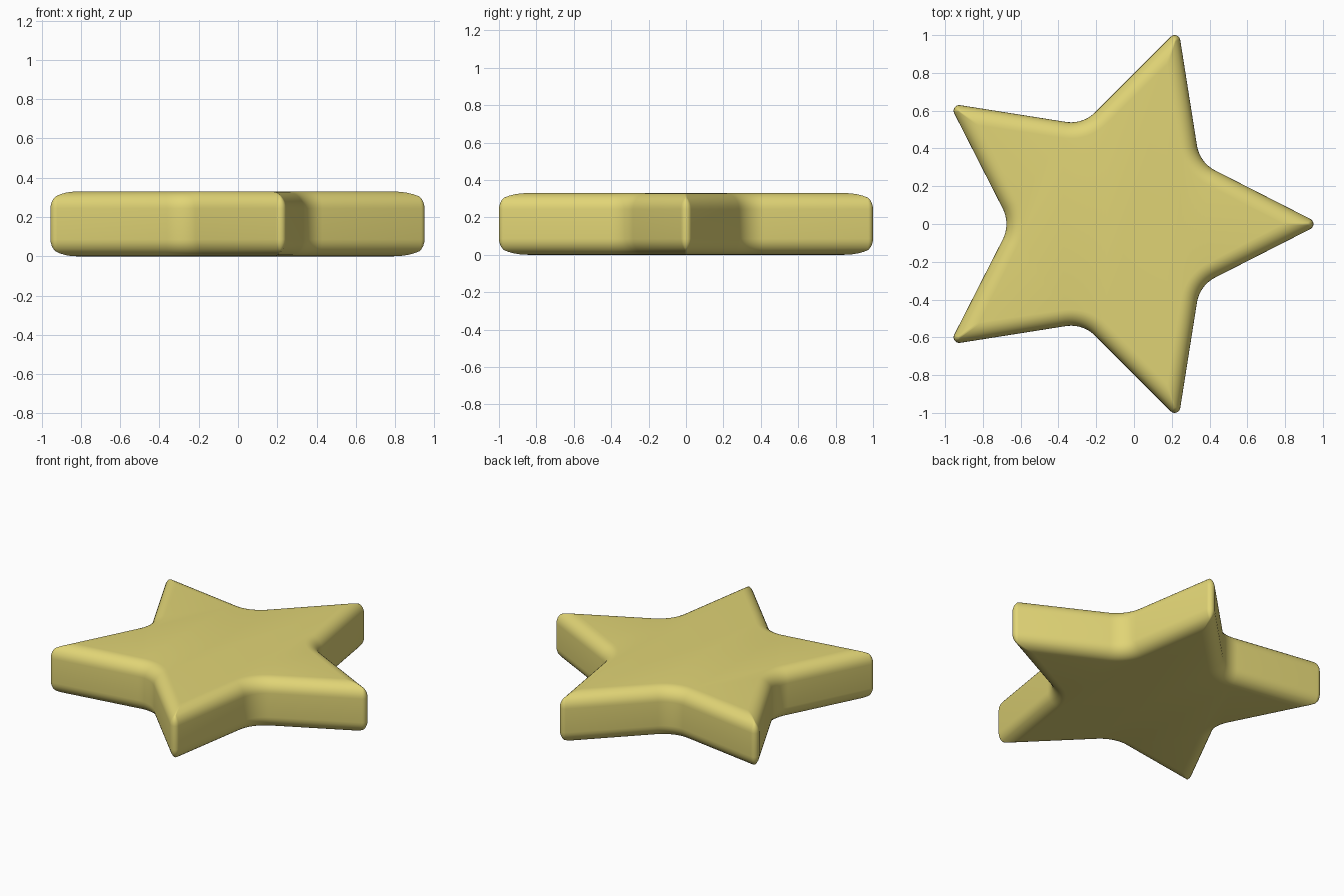
import bpy, bmesh
from math import sin, cos, tan, pi, radians

if "Cube" in bpy.data.objects:
    bpy.data.objects.remove(bpy.data.objects["Cube"])

TIP = 1.086             # unrounded tip distance from the star's middle
HALF = radians(27)      # half angle of each point
CX = -0.1               # middle of the star in x
HEIGHT, ROUND = 0.33, 0.086
TIP_R, VALLEY_R = 0.03, 0.18


def outline(d):
    """Rounded star outline, moved inward by d."""
    tip = TIP - d / sin(HALF)
    valley = tip * sin(HALF) / sin(HALF + pi / 5)
    tip_r, valley_r = max(TIP_R - d, 0.006), VALLEY_R + d
    pts = []
    for i in range(5):
        a = i * 2 * pi / 5
        # convex arc round the tip
        c, span, n = tip - tip_r / sin(HALF), pi / 2 - HALF, 8
        for k in range(n + 1):
            t = a + span * (2 * k / n - 1)
            pts.append((c * cos(a) + tip_r * cos(t), c * sin(a) + tip_r * sin(t)))
        # concave arc in the valley
        b = a + pi / 5
        open_half = pi - (pi - HALF - pi / 5)
        c, span, n = valley + valley_r / sin(open_half), pi / 2 - open_half, 10
        for k in range(n + 1):
            t = b + pi - span * (2 * k / n - 1)
            pts.append((c * cos(b) + valley_r * cos(t), c * sin(b) + valley_r * sin(t)))
    return pts


# Edge profile: rounded bottom edge, straight wall, rounded top edge
STEPS = 8
arc = [(ROUND * (1 - cos(k / STEPS * pi / 2)), ROUND * (1 - sin(k / STEPS * pi / 2)))
       for k in range(STEPS, -1, -1)]
lower = [(d, z) for d, z in reversed(arc)]
lower.sort(key=lambda p: p[1])
profile = lower + [(d, HEIGHT - z) for d, z in reversed(lower)]

# Star body: stacked outlines joined and capped
bm = bmesh.new()
rings = [[bm.verts.new((x + CX, y, z)) for x, y in outline(d)] for d, z in profile]
count = len(rings[0])
for r0, r1 in zip(rings, rings[1:]):
    for i in range(count):
        j = (i + 1) % count
        bm.faces.new((r0[i], r0[j], r1[j], r1[i]))
for ring in (rings[0], rings[-1]):
    bm.faces.new(ring)
bmesh.ops.recalc_face_normals(bm, faces=bm.faces)
mesh = bpy.data.meshes.new("star")
bm.to_mesh(mesh)
bm.free()
star = bpy.data.objects.new("star", mesh)
bpy.context.collection.objects.link(star)

# Soft yellow, smooth shaded
mat = bpy.data.materials.new("yellow")
mat.diffuse_color = (0.75, 0.66, 0.18, 1)
mat.use_nodes = True
mat.node_tree.nodes["Principled BSDF"].inputs["Base Color"].default_value = mat.diffuse_color
mesh.materials.append(mat)
bpy.context.view_layer.objects.active = star
star.select_set(True)
bpy.ops.object.shade_smooth_by_angle(angle=radians(40))
